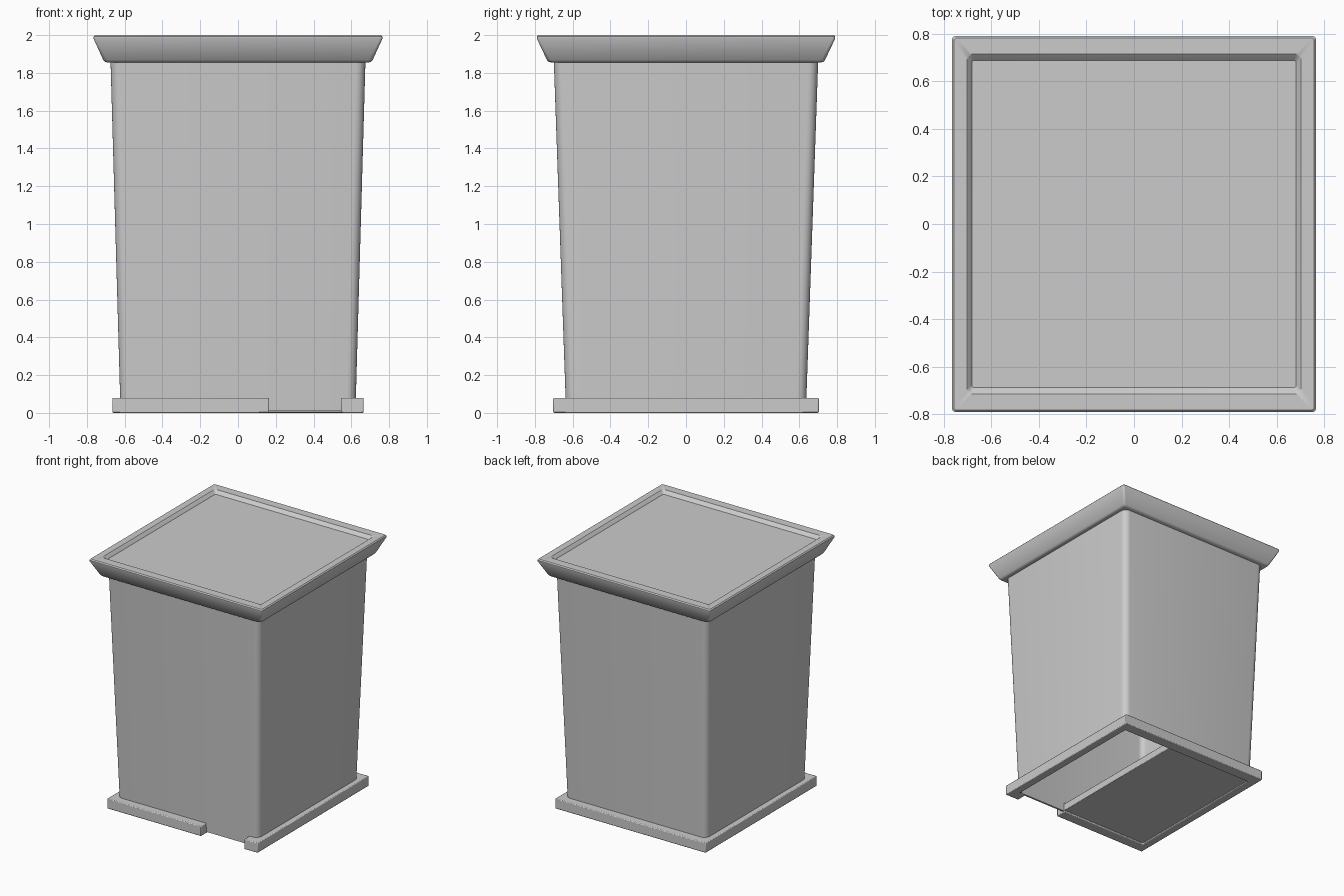
import bpy, bmesh, math

if "Cube" in bpy.data.objects:
    bpy.data.objects.remove(bpy.data.objects["Cube"])


def finish(name, bm, bevel=0.0):
    bmesh.ops.recalc_face_normals(bm, faces=bm.faces[:])
    mesh = bpy.data.meshes.new(name)
    bm.to_mesh(mesh)
    bm.free()
    obj = bpy.data.objects.new(name, mesh)
    bpy.context.collection.objects.link(obj)
    if bevel:
        mod = obj.modifiers.new("bevel", 'BEVEL')
        mod.width, mod.segments = bevel, 2
        mod.limit_method = 'ANGLE'
    bpy.ops.object.select_all(action='DESELECT')
    obj.select_set(True)
    bpy.context.view_layer.objects.active = obj
    bpy.ops.object.shade_smooth_by_angle(angle=math.radians(35))
    return obj


def ring(bm, hx, hy, z, r, seg=6):
    # Rounded rectangle of half sizes hx, hy
    verts = []
    for q, (sx, sy) in enumerate([(1, 1), (-1, 1), (-1, -1), (1, -1)]):
        for i in range(seg + 1):
            a = (q + i / seg) * math.pi / 2
            verts.append(bm.verts.new((sx * (hx - r) + r * math.cos(a),
                                       sy * (hy - r) + r * math.sin(a), z)))
    return verts


def loft(name, sections, closed=False):
    # Skin rings together; join last to first when closed, else cap both ends
    bm = bmesh.new()
    rings = [ring(bm, *s) for s in sections]
    pairs = list(zip(rings, rings[1:]))
    if closed:
        pairs.append((rings[-1], rings[0]))
    else:
        bm.faces.new(rings[0])
        bm.faces.new(rings[-1])
    for a, b in pairs:
        for i in range(len(a)):
            j = (i + 1) % len(a)
            bm.faces.new((a[i], a[j], b[j], b[i]))
    return finish(name, bm)


def plate(name, outline, z0, z1, bevel):
    # Flat outline extruded upwards
    bm = bmesh.new()
    face = bm.faces.new([bm.verts.new((x, y, z0)) for x, y in outline])
    ext = bmesh.ops.extrude_face_region(bm, geom=[face])
    for v in ext["geom"]:
        if isinstance(v, bmesh.types.BMVert):
            v.co.z = z1
    return finish(name, bm, bevel)


# Tapered hollow body, open at the bottom
loft("body", [(0.622, 0.635, 0.01, 0.05), (0.675, 0.70, 1.87, 0.05),
              (0.660, 0.685, 1.87, 0.04), (0.607, 0.62, 0.01, 0.04)], closed=True)

# Flared cap with a shallow recessed top panel
loft("cap", [(0.695, 0.715, 1.856, 0.03), (0.705, 0.727, 1.859, 0.025),
             (0.713, 0.736, 1.868, 0.02), (0.765, 0.790, 1.982, 0.015),
             (0.765, 0.790, 1.992, 0.015), (0.757, 0.782, 2.0, 0.012),
             (0.703, 0.714, 2.0, 0.02), (0.697, 0.708, 1.995, 0.018),
             (0.682, 0.688, 1.975, 0.012)])

# Base trim running round the foot with a gap at the front
X, Y, IX, IY = 0.665, 0.703, 0.60, 0.613
GAP_L, GAP_R = 0.165, 0.545
plate("base_trim", [(GAP_L, -Y), (-X, -Y), (-X, Y), (X, Y), (X, -Y), (GAP_R, -Y),
                    (GAP_R, -IY - 0.01), (IX, -IY - 0.01), (IX, IY), (-IX, IY),
                    (-IX, -IY), (GAP_L, -IY)], 0.0, 0.08, 0.006)

# Partial floor, leaving the right side open
plate("floor_panel", [(-0.612, -0.622), (GAP_L, -0.622), (GAP_L, 0.622),
                      (-0.612, 0.622)], 0.012, 0.07, 0.004)
